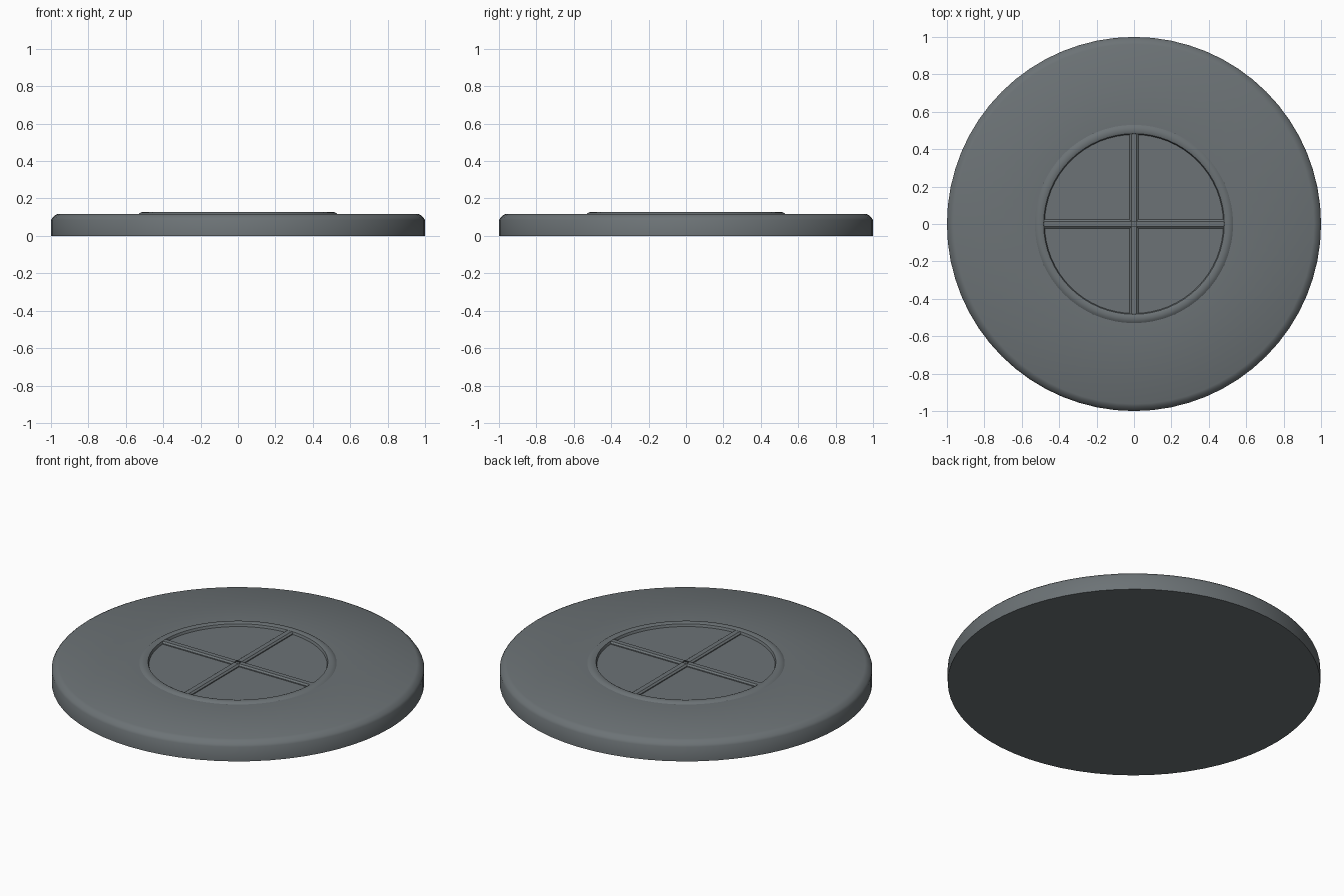
import bpy, bmesh, math

if "Cube" in bpy.data.objects:
    bpy.data.objects.remove(bpy.data.objects["Cube"])

SEG = 64
grey = bpy.data.materials.new("slate grey")
grey.diffuse_color = (0.15, 0.17, 0.18, 1)
grey.use_nodes = True
grey.node_tree.nodes["Principled BSDF"].inputs["Base Color"].default_value = grey.diffuse_color


def finish(bm, name):
    bmesh.ops.recalc_face_normals(bm, faces=bm.faces)
    me = bpy.data.meshes.new(name)
    bm.to_mesh(me)
    bm.free()
    ob = bpy.data.objects.new(name, me)
    bpy.context.collection.objects.link(ob)
    me.materials.append(grey)
    bpy.ops.object.select_all(action='DESELECT')
    ob.select_set(True)
    bpy.context.view_layer.objects.active = ob
    bpy.ops.object.shade_smooth_by_angle(angle=math.radians(35))
    return ob


def lathe(name, profile):
    """Revolve (radius, z) points; both ends are closed with a flat cap."""
    bm = bmesh.new()
    rings = []
    for r, z in profile:
        rings.append([bm.verts.new((r * math.cos(2 * math.pi * i / SEG),
                                    r * math.sin(2 * math.pi * i / SEG), z))
                      for i in range(SEG)])
    for a, b in zip(rings, rings[1:]):
        for i in range(SEG):
            j = (i + 1) % SEG
            bm.faces.new((a[i], a[j], b[j], b[i]))
    bm.faces.new(rings[0])
    bm.faces.new(rings[-1])
    return finish(bm, name)


# Disc with softened edge, raised rim and shallow recessed centre
lathe("disc_body", [
    (1.0, 0), (1.0, 0.085), (0.992, 0.097), (0.978, 0.110), (0.962, 0.118),
    (0.53, 0.118), (0.52, 0.125), (0.508, 0.128), (0.492, 0.128),
    (0.483, 0.124), (0.478, 0.110)])

# Four raised ribs with a rounded section, leaving a small square pit in the middle
section = [(-0.025, 0.105), (-0.024, 0.115), (-0.014, 0.123),
           (0.014, 0.123), (0.024, 0.115), (0.025, 0.105)]
for k, side in enumerate(("right", "back", "left", "front")):
    c, s = round(math.cos(k * math.pi / 2)), round(math.sin(k * math.pi / 2))
    bm = bmesh.new()
    ends = []
    for end in (0, 1):
        row = []
        for w, z in section:
            # inner ends are mitred against the neighbouring ribs
            x = 0.483 if end else max(abs(w), 0.014)
            row.append(bm.verts.new((x * c - w * s, x * s + w * c, z)))
        ends.append(row)
    a, b = ends
    n = len(section)
    for i in range(n):
        j = (i + 1) % n
        bm.faces.new((a[i], a[j], b[j], b[i]))
    bm.faces.new(a)
    bm.faces.new(b)
    finish(bm, "rib_" + side)
